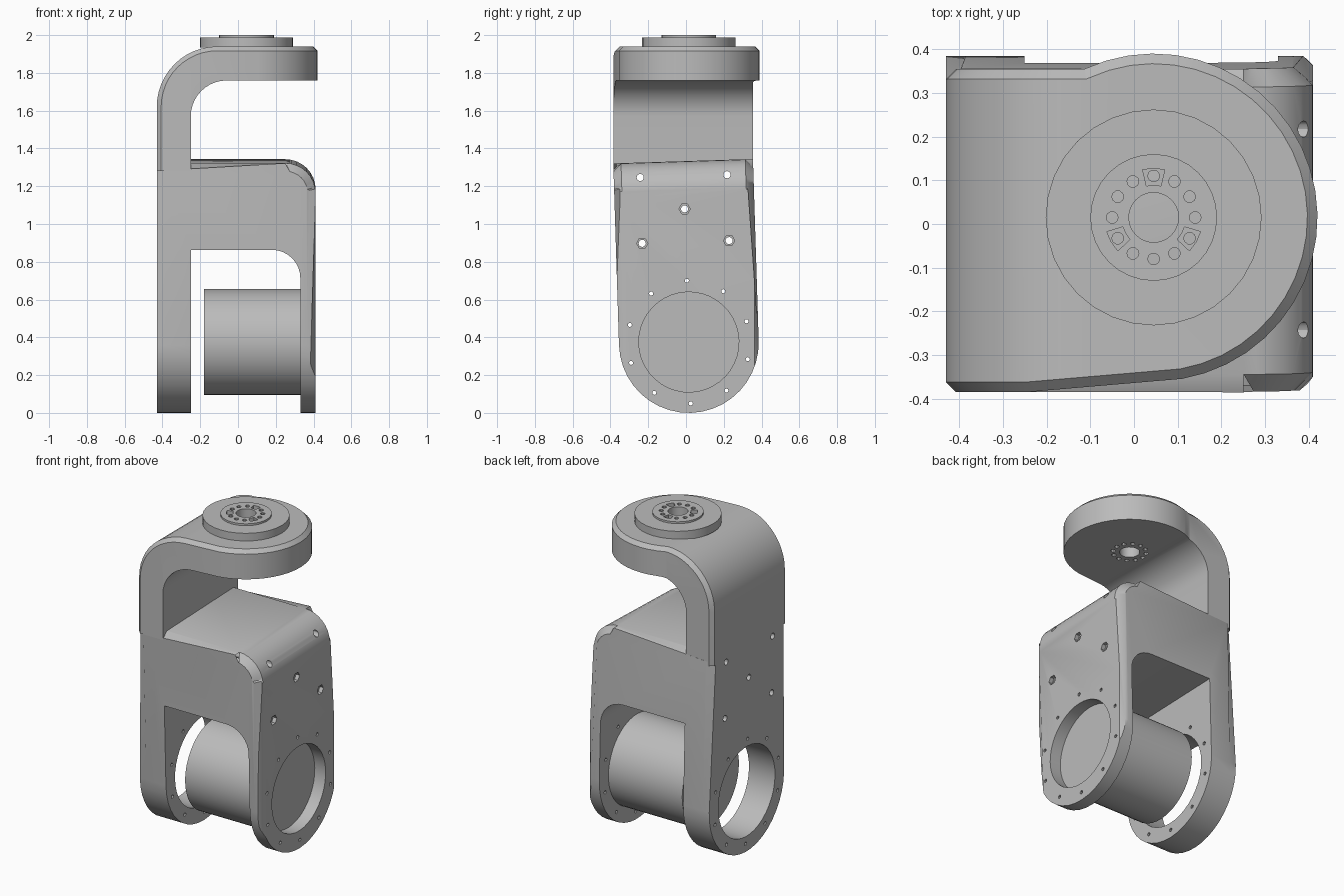
import bpy, bmesh
from math import sin, cos, radians
from mathutils import Matrix

if "Cube" in bpy.data.objects:
    bpy.data.objects.remove(bpy.data.objects["Cube"], do_unlink=True)

grey = bpy.data.materials.new("machined_grey")
grey.use_nodes = True
grey.diffuse_color = (0.5, 0.5, 0.5, 1)
grey.node_tree.nodes["Principled BSDF"].inputs["Base Color"].default_value = (0.5, 0.5, 0.5, 1)

PLACE = {"x": lambda u, v, w: (w, u, v),
         "y": lambda u, v, w: (u, w, v),
         "z": lambda u, v, w: (u, v, w)}


def arc(cx, cy, r, start, end, steps):
    angles = [radians(start + (end - start) * i / steps) for i in range(steps + 1)]
    return [(cx + r * cos(a), cy + r * sin(a)) for a in angles]


def circle(cx, cy, r, sides):
    return arc(cx, cy, r, 0, 360, sides)[:-1]


def prism(name, outlines, axis, lo, hi, chamfer=0):
    """Extrude one or more outlines along an axis, optionally chamfering the end rims."""
    bm = bmesh.new()
    for outline in outlines:
        ends = [[bm.verts.new(PLACE[axis](u, v, w)) for u, v in outline] for w in (lo, hi)]
        caps = [bm.faces.new(ring) for ring in ends]
        n = len(outline)
        for i in range(n):
            j = (i + 1) % n
            bm.faces.new((ends[0][i], ends[0][j], ends[1][j], ends[1][i]))
        if chamfer:
            rims = [e for cap in caps for e in cap.edges]
            bmesh.ops.bevel(bm, geom=rims, offset=chamfer, segments=1, affect='EDGES')
    bmesh.ops.recalc_face_normals(bm, faces=bm.faces)
    mesh = bpy.data.meshes.new(name)
    bm.to_mesh(mesh)
    bm.free()
    mesh.materials.append(grey)
    obj = bpy.data.objects.new(name, mesh)
    bpy.context.collection.objects.link(obj)
    return obj


def combine(target, tool, operation, keep=False):
    mod = target.modifiers.new("bool", 'BOOLEAN')
    mod.operation, mod.solver, mod.object = operation, 'EXACT', tool
    bpy.context.view_layer.objects.active = target
    bpy.ops.object.modifier_apply(modifier=mod.name)
    if not keep:
        bpy.data.objects.remove(tool, do_unlink=True)


def smooth(obj):
    bpy.ops.object.select_all(action='DESELECT')
    obj.select_set(True)
    bpy.context.view_layer.objects.active = obj
    bpy.ops.object.shade_smooth_by_angle(angle=radians(30))


# Yoke: round-bottomed side outline crossed with the bridge silhouette, pivot at origin
side = arc(0, 0, 0.37, 180, 360, 20) + [(0.37, 1.2), (-0.37, 1.2)]
yoke = prism("yoke", [side], "x", -0.43, 0.41, 0.045)
bridge = [(-0.5, -0.6), (0.411, -0.6)] + arc(0.251, 0.803, 0.16, 0, 90, 8) + [(-0.5, 0.963)]
combine(yoke, prism("bridge_shape", [bridge], "y", -0.371, 0.371, 0.042), 'INTERSECT')
gap = [(-0.25, -0.7), (0.33, -0.7)] + arc(0.18, 0.355, 0.15, 0, 90, 8) + [(-0.25, 0.505)]
combine(yoke, prism("gap", [gap], "y", -0.6, 0.6), 'DIFFERENCE')

# Motor bores, bolt circle and mounting holes
combine(yoke, prism("left_bore", [circle(0, 0.005, 0.28, 40)], "x", -0.6, -0.2), 'DIFFERENCE')
combine(yoke, prism("right_bore", [circle(0, 0.005, 0.265, 40)], "x", 0.3, 0.6), 'DIFFERENCE')
lower_bolts = [(0, 0.71), (-0.23, 0.535), (0.23, 0.535)]
bolts = lower_bolts + [(-0.23, 0.884), (0.23, 0.884)]
holes = [circle(y, z, 0.019, 12) for y, z in bolts]
holes += [circle(y, z, 0.011, 8) for y, z in circle(0, 0.005, 0.325, 20)[1::2]]
combine(yoke, prism("bolt_holes", holes, "x", -0.6, 0.6), 'DIFFERENCE')
hexes = [circle(y, z, 0.03, 6) for y, z in lower_bolts]
combine(yoke, prism("hex_pockets", hexes, "x", 0.385, 0.5), 'DIFFERENCE')

# Motor drum between the plates
drum = prism("motor_drum", [circle(0, 0.005, 0.28, 48)], "x", -0.18, 0.335)

# Yoke and drum lean slightly together
lean = Matrix.Translation((0, 0.015, 0.37)) @ Matrix.Rotation(radians(1.8), 4, 'X')
for obj in (yoke, drum):
    obj.data.transform(lean)

# Arch: curved strap silhouette crossed with its plan, which ends in a disc
HX, HY = 0.045, 0.015
strap = [(-0.43, 1.28)] + arc(-0.11, 1.62, 0.32, 180, 90, 12)
strap += [(0.6, 1.94), (0.6, 1.76)] + arc(-0.06, 1.57, 0.19, 90, 180, 10) + [(-0.25, 1.28)]
arch = prism("arch", [strap], "y", -0.6, 0.6)
plan = [(-0.5, -0.385), (-0.25, -0.385)] + arc(HX, HY, 0.375, -80, 115, 24) + [(-0.5, 0.355)]
combine(arch, prism("arch_plan", [plan], "z", 1.2, 2.1), 'INTERSECT')

# Chamfer the outer rim of the arch, where its back or top meets a side wall
bm = bmesh.new()
bm.from_mesh(arch.data)
bm.normal_update()


def is_outer(n):
    return n.z > 0.05 or n.x < -0.95


def is_wall(n):
    return abs(n.z) < 0.02 and n.x > -0.9


rim = []
for e in bm.edges:
    if len(e.link_faces) == 2:
        a, b = (f.normal for f in e.link_faces)
        if (is_outer(a) and is_wall(b)) or (is_outer(b) and is_wall(a)):
            rim.append(e)
bmesh.ops.bevel(bm, geom=rim, offset=0.023, segments=1, affect='EDGES')
bm.to_mesh(arch.data)
bm.free()

# Output flange with its raised hub
flange = prism("flange", [circle(HX, HY, 0.247, 32)], "z", 1.935, 1.988)
hub = prism("flange_hub", [circle(HX, HY, 0.145, 32)], "z", 1.96, 2.0)
combine(flange, hub, 'UNION')

# Shaft hole and ring of bolts through flange and arch
ring = [circle(HX, HY, 0.057, 24)]
ring += [circle(x, y, 0.0135, 10) for x, y in circle(HX, HY, 0.095, 12)]
drill = prism("flange_holes", ring, "z", 1.6, 2.2)
combine(arch, drill, 'DIFFERENCE', keep=True)
combine(flange, drill, 'DIFFERENCE')

# Three tapered pockets around the hub
pockets = []
for a in (90, 210, 330):
    pockets.append(arc(HX, HY, 0.112, a - 13, a + 13, 2) + arc(HX, HY, 0.074, a + 13, a - 13, 2))
combine(flange, prism("pockets", pockets, "z", 1.97, 2.2), 'DIFFERENCE')

for obj in (yoke, drum, arch, flange):
    smooth(obj)
